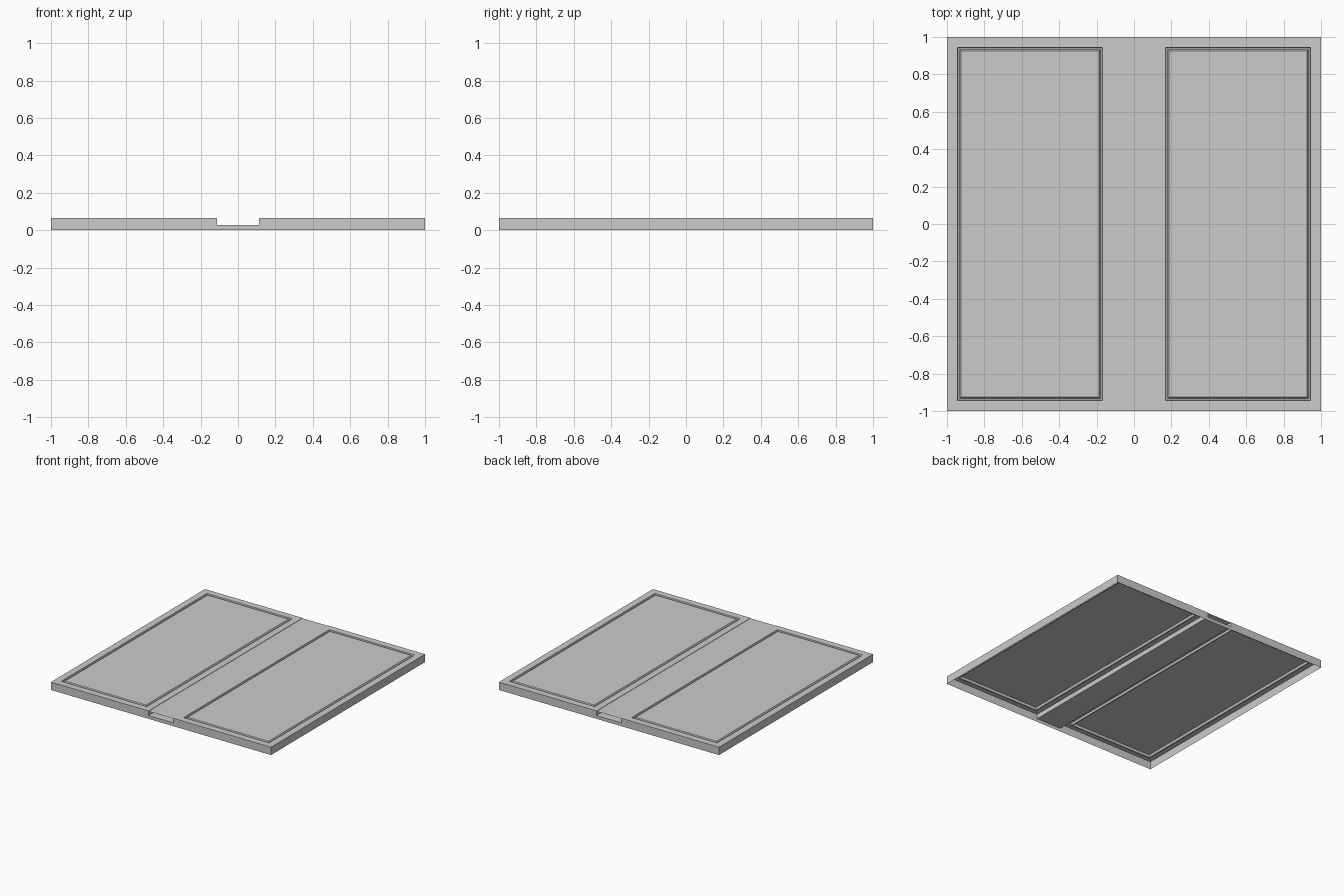
import bpy, bmesh

if "Cube" in bpy.data.objects:
    bpy.data.objects.remove(bpy.data.objects["Cube"])

TOP, FLOOR, COVER = 0.065, 0.027, 0.062
GAP = 0.113  # half width of the central duct


def make_object(name, quads, mirror=False):
    bm = bmesh.new()
    for q in quads:
        bm.faces.new([bm.verts.new(p) for p in q])
    bmesh.ops.remove_doubles(bm, verts=bm.verts, dist=1e-5)
    bmesh.ops.recalc_face_normals(bm, faces=bm.faces)
    # open shells: make the upward faces point up
    if sum(f.normal.z * f.calc_area() for f in bm.faces) < 0:
        bmesh.ops.reverse_faces(bm, faces=bm.faces)
    me = bpy.data.meshes.new(name)
    bm.to_mesh(me)
    bm.free()
    ob = bpy.data.objects.new(name, me)
    bpy.context.collection.objects.link(ob)
    if mirror:
        ob.modifiers.new("Mirror", 'MIRROR').use_mirror_merge = False
    return ob


def ring(inset, z):
    x0, x1, y = GAP + inset, 1 - inset, 1 - inset
    return [(x0, -y, z), (x1, -y, z), (x1, y, z), (x0, y, z)]


# Raised panel: rim, groove and centre field as nested rectangles
profile = [(0, TOP), (0.055, TOP), (0.059, TOP - 0.018),
           (0.067, TOP - 0.018), (0.075, TOP)]
rings = [ring(*p) for p in profile]
quads = [[a[i], a[(i + 1) % 4], b[(i + 1) % 4], b[i]]
         for a, b in zip(rings, rings[1:]) for i in range(4)]
quads.append(rings[-1])

# Outer walls reach the ground, the duct-side wall stops at the duct floor
low = ring(0, 0)
low_side = ring(0, FLOOR)
for i in range(3):
    a, b = rings[0][i], rings[0][i + 1]
    quads.append([low[i], low[i + 1], b, a])
quads.append([low_side[3], low_side[0], rings[0][0], rings[0][3]])
make_object("floor_panel", quads, mirror=True)


def strip(z):
    return [(-GAP, -1, z), (GAP, -1, z), (GAP, 1, z), (-GAP, 1, z)]


# Central duct floor with the low end walls under it
f, g = strip(FLOOR), strip(0)
make_object("duct_floor", [f, [g[0], g[1], f[1], f[0]], [g[2], g[3], f[3], f[2]]])

# Thin cover sheet over the duct
make_object("duct_cover", [strip(COVER)])
